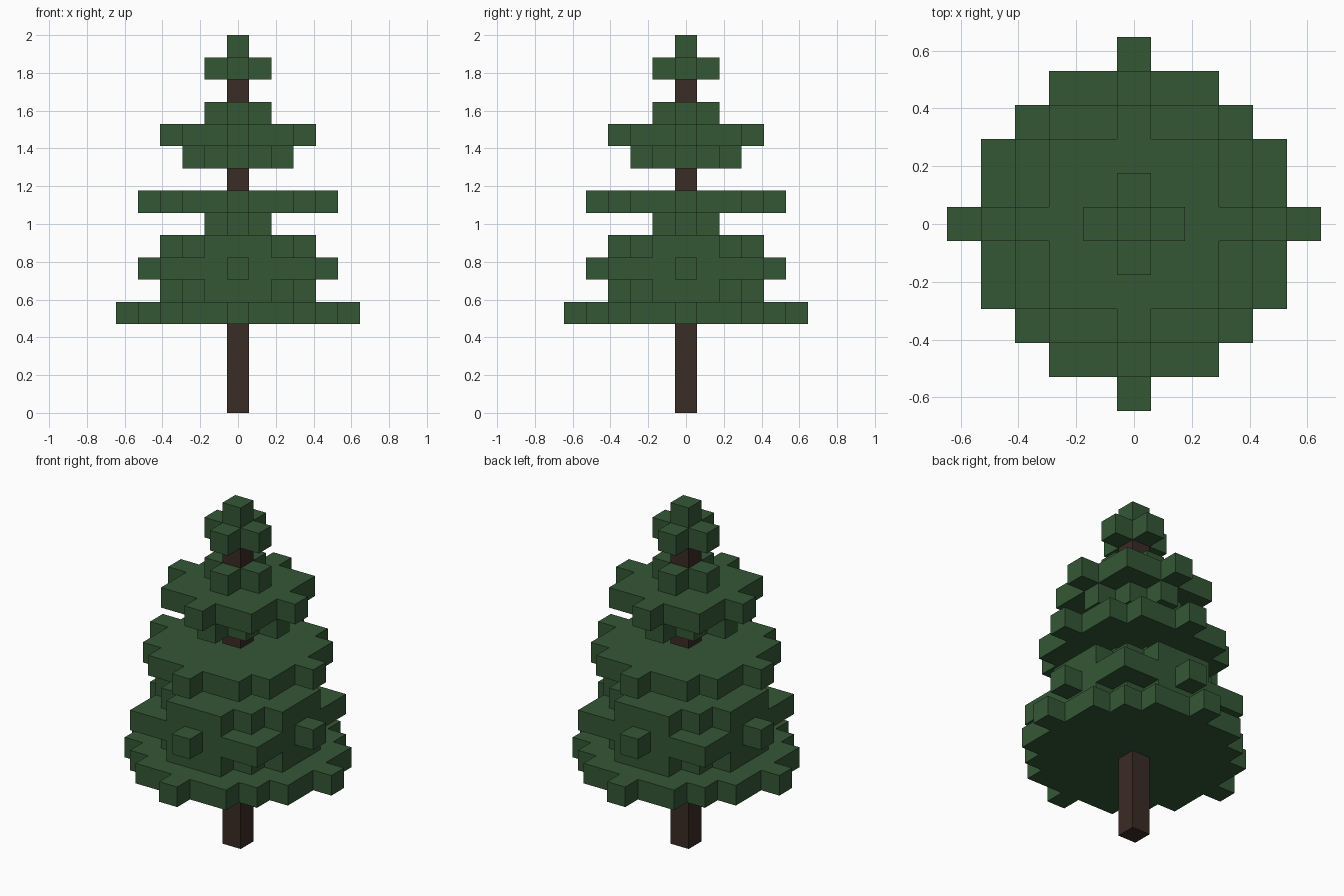
import bpy
import bmesh

UNIT = 2 / 17  # edge of one cube


def make_material(name, color):
    mat = bpy.data.materials.new(name)
    mat.use_nodes = True
    mat.diffuse_color = color
    mat.node_tree.nodes["Principled BSDF"].inputs["Base Color"].default_value = color
    return mat


def outline(reach):
    """Stepped outline; reach[j] is how many cubes row j extends from the centre."""
    quarter = []
    for j, r in enumerate(reach):
        following = reach[j + 1] if j + 1 < len(reach) else None
        if r == following:
            continue
        quarter.append((r + 0.5, j + 0.5))
        if following is not None:
            quarter.append((following + 0.5, j + 0.5))
    points = []
    for _ in range(4):
        points += quarter
        quarter = [(-y, x) for x, y in quarter]
    return points


def make_slab(name, reach, level, height, mat):
    bm = bmesh.new()
    verts = [bm.verts.new((x * UNIT, y * UNIT, level * UNIT)) for x, y in outline(reach)]
    base = bm.faces.new(verts)
    top = bmesh.ops.extrude_face_region(bm, geom=[base], use_keep_orig=True)["geom"]
    bmesh.ops.translate(bm, vec=(0, 0, height * UNIT),
                        verts=[g for g in top if isinstance(g, bmesh.types.BMVert)])
    bmesh.ops.recalc_face_normals(bm, faces=bm.faces)
    mesh = bpy.data.meshes.new(name)
    bm.to_mesh(mesh)
    bm.free()
    mesh.materials.append(mat)
    obj = bpy.data.objects.new(name, mesh)
    bpy.context.collection.objects.link(obj)
    return obj


cube = bpy.data.objects.get("Cube")
if cube:
    bpy.data.objects.remove(cube, do_unlink=True)

needle_green = make_material("needle_green", (0.034, 0.095, 0.036, 1))
bark_brown = make_material("bark_brown", (0.044, 0.025, 0.018, 1))

# Trunk runs up to the crown
make_slab("trunk", [0], 0, 15, bark_brown)

# Branch layer shapes, as cube reach per row from the centre outward
PLUS = [1, 0]
SMALL_DISC = [2, 1, 0]
MEDIUM_DISC = [3, 2, 2, 0]
ROUND_DISC = [3, 3, 2, 1]
SQUARE_DISC = [4, 3, 3, 3, 0]
LARGE_DISC = [4, 3, 3, 2, 0]
BASE_DISC = [5, 4, 4, 3, 2, 0]

layers = {
    4: BASE_DISC, 5: ROUND_DISC, 6: SQUARE_DISC, 7: ROUND_DISC, 8: PLUS,
    9: LARGE_DISC, 11: SMALL_DISC, 12: MEDIUM_DISC, 13: PLUS,
    15: PLUS, 16: [0],
}
for level, shape in layers.items():
    make_slab(f"branch_layer_{level}", shape, level, 1, needle_green)
